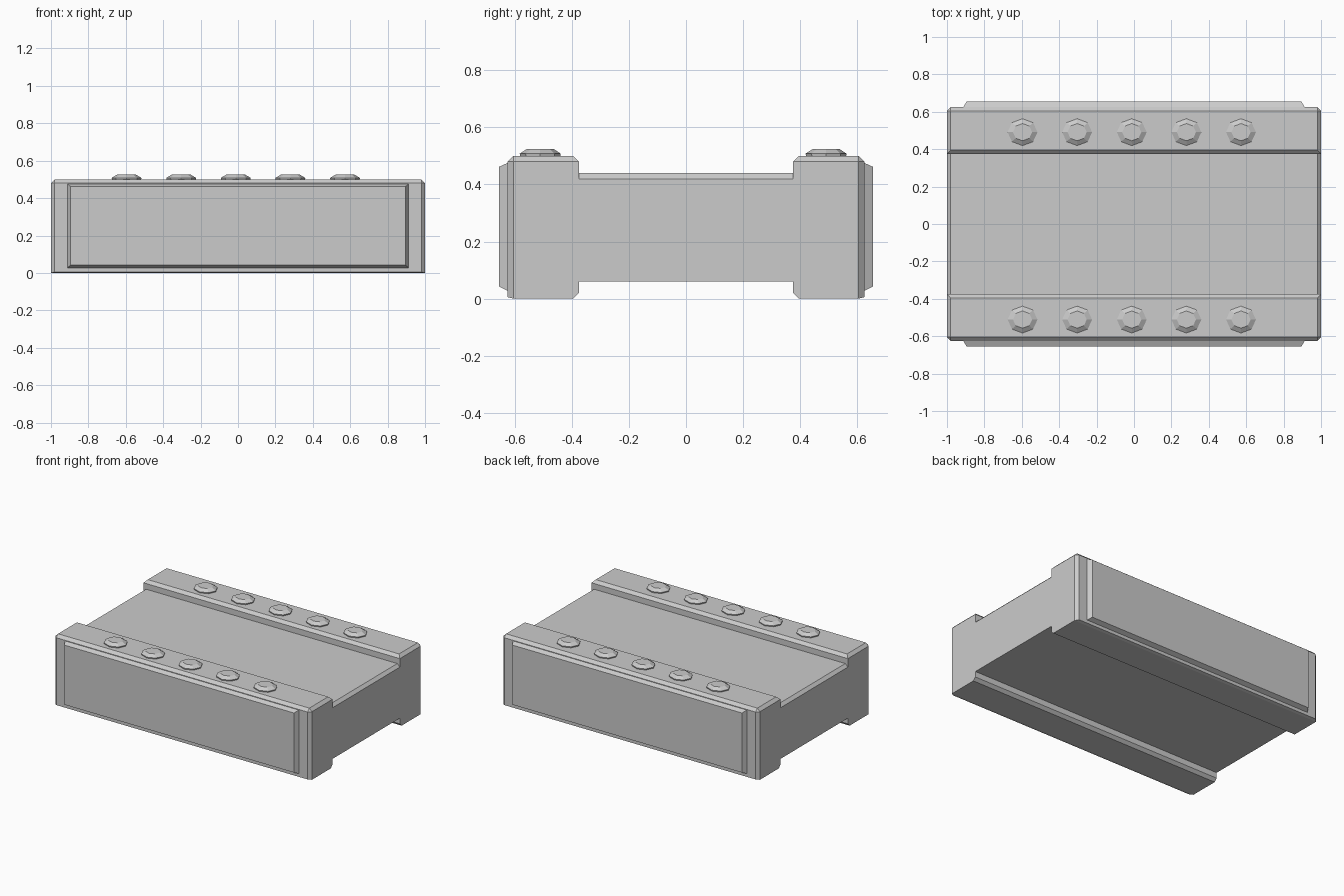
import bpy
import bmesh
from math import cos, sin, tau

cube = bpy.data.objects.get("Cube")
if cube:
    bpy.data.objects.remove(cube, do_unlink=True)

GREY = (0.6, 0.6, 0.6, 1.0)
mat = bpy.data.materials.new("plain_grey")
mat.use_nodes = True
mat.diffuse_color = GREY
mat.node_tree.nodes["Principled BSDF"].inputs["Base Color"].default_value = GREY


def loft(name, rings):
    """Skin equal-length rings of points and cap both ends."""
    bm = bmesh.new()
    loops = [[bm.verts.new(p) for p in ring] for ring in rings]
    for a, b in zip(loops, loops[1:]):
        for i in range(len(a)):
            j = (i + 1) % len(a)
            bm.faces.new((a[i], a[j], b[j], b[i]))
    bm.faces.new(loops[0])
    bm.faces.new(loops[-1])
    bmesh.ops.remove_doubles(bm, verts=bm.verts, dist=0.0001)
    bmesh.ops.recalc_face_normals(bm, faces=bm.faces)
    mesh = bpy.data.meshes.new(name)
    bm.to_mesh(mesh)
    bm.free()
    mesh.materials.append(mat)
    obj = bpy.data.objects.new(name, mesh)
    bpy.context.collection.objects.link(obj)
    return obj


def mirrored(half):
    return half + [(-y, z) for y, z in reversed(half)]


# Channel-shaped block: full section, and a reduced section for chamfered ends
full = mirrored([(-0.375, 0.06), (-0.375, 0.02), (-0.395, 0), (-0.605, 0),
                 (-0.625, 0.005), (-0.625, 0.48), (-0.605, 0.5),
                 (-0.395, 0.5), (-0.375, 0.48), (-0.375, 0.44)])
end = mirrored([(-0.375, 0.06), (-0.375, 0.02), (-0.395, 0), (-0.605, 0),
                (-0.605, 0), (-0.605, 0.48), (-0.605, 0.48),
                (-0.375, 0.48), (-0.375, 0.48), (-0.375, 0.42)])
sections = [(-1, end), (-0.98, full), (0.98, full), (1, end)]
loft("block_body", [[(x, y, z) for y, z in s] for x, s in sections])


# Raised side panels with sloping borders
def panel_ring(y, half_width, low, high):
    return [(-half_width, y, low), (half_width, y, low),
            (half_width, y, high), (-half_width, y, high)]


for side, label in ((-1, "front"), (1, "back")):
    loft(label + "_panel", [panel_ring(side * 0.62, 0.915, 0.025, 0.478),
                            panel_ring(side * 0.655, 0.895, 0.042, 0.462)])


# Rows of eight-sided bolt heads
def bolt_ring(cx, cy, z, size):
    return [(cx + 0.08 * size * cos(tau * i / 8),
             cy + 0.072 * size * sin(tau * i / 8), z) for i in range(8)]


for cy, label in ((-0.511, "front"), (0.491, "back")):
    for n in range(5):
        cx = -0.012 + 0.292 * (n - 2)
        loft(f"{label}_bolt_{n + 1}",
             [bolt_ring(cx, cy, z, s)
              for z, s in ((0.49, 0.95), (0.508, 1), (0.525, 0.64))])
